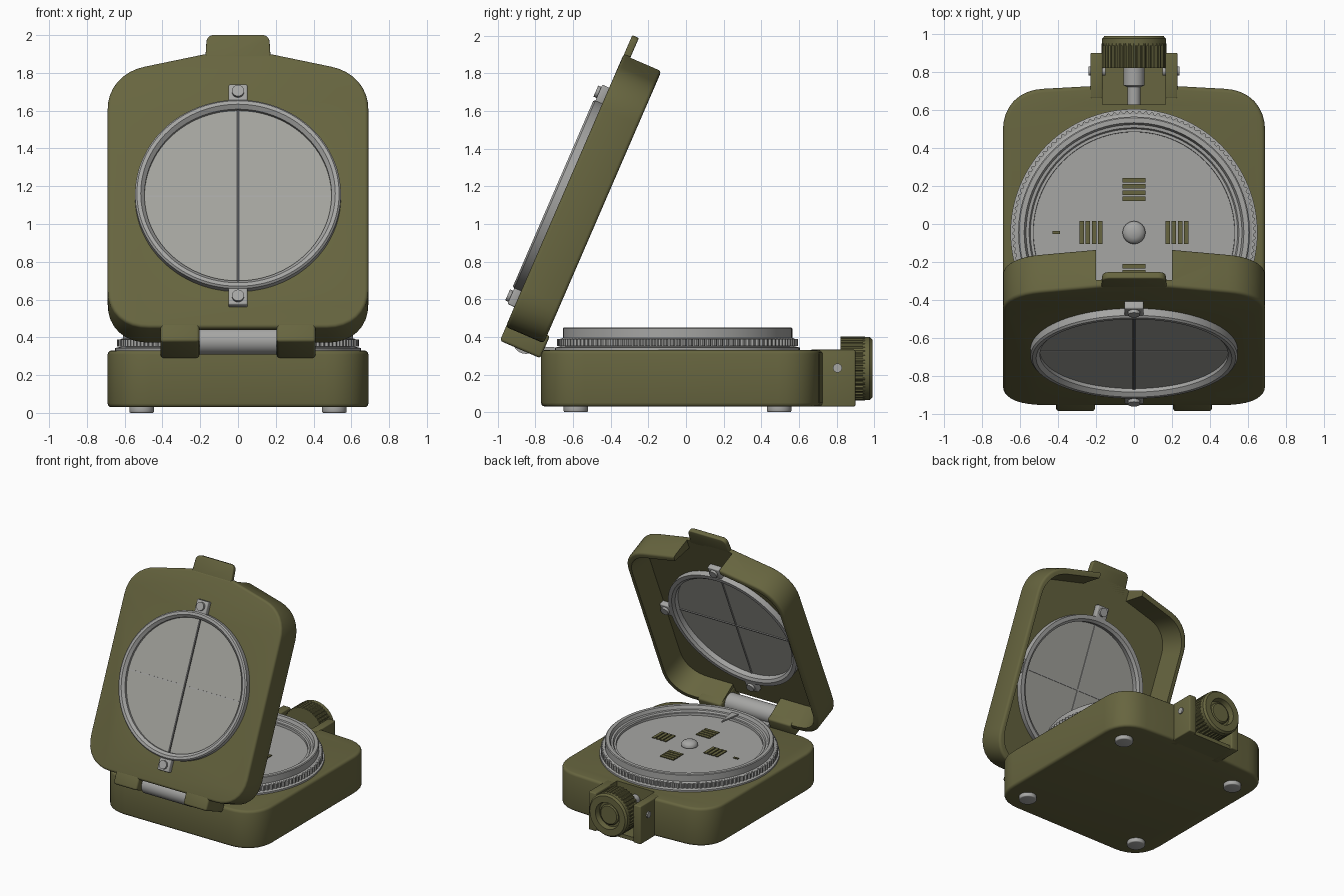
import bpy, bmesh
from math import sin, cos, pi, radians
from mathutils import Matrix, Vector

if "Cube" in bpy.data.objects:
    bpy.data.objects.remove(bpy.data.objects["Cube"])


def material(name, rgb):
    m = bpy.data.materials.new(name)
    m.use_nodes = True
    m.diffuse_color = (*rgb, 1)
    bsdf = next(n for n in m.node_tree.nodes if n.type == 'BSDF_PRINCIPLED')
    bsdf.inputs["Base Color"].default_value = (*rgb, 1)
    bsdf.inputs["Roughness"].default_value = 0.6
    return m


OLIVE = material("olive_paint", (0.135, 0.13, 0.05))
METAL = material("grey_metal", (0.38, 0.38, 0.37))
GLASS = material("pale_glass", (0.37, 0.37, 0.34))
DARK = material("dark_wire", (0.08, 0.08, 0.08))
I = Matrix()


def finish(name, bm, mat, matrix=I):
    bmesh.ops.remove_doubles(bm, verts=bm.verts, dist=1e-5)
    bmesh.ops.recalc_face_normals(bm, faces=bm.faces)
    me = bpy.data.meshes.new(name)
    bm.to_mesh(me)
    bm.free()
    me.materials.append(mat)
    ob = bpy.data.objects.new(name, me)
    ob.matrix_world = matrix
    bpy.context.collection.objects.link(ob)
    smooth(me)
    return ob


def smooth(me):
    me.shade_smooth()
    me.set_sharp_from_angle(angle=radians(35))


def prism(name, pts, z0, z1, mat, matrix=I, taper=1, pivot=(0, 0)):
    """Extrude an outline; taper scales the z1 end about the pivot."""
    bm = bmesh.new()
    p = Vector(pivot)
    low = [bm.verts.new((x, y, z0)) for x, y in pts]
    top = [bm.verts.new((*(p + (Vector(q) - p) * taper), z1)) for q in pts]
    bm.faces.new(low)
    bm.faces.new(top)
    for i in range(len(pts)):
        j = (i + 1) % len(pts)
        bm.faces.new((low[i], low[j], top[j], top[i]))
    return finish(name, bm, mat, matrix)


def lathe(name, profile, mat, matrix=I, n=96):
    """Revolve a closed (radius, height) profile about local z."""
    bm = bmesh.new()
    rings = [[bm.verts.new((r * cos(2 * pi * k / n), r * sin(2 * pi * k / n), z))
              for r, z in profile] for k in range(n)]
    for k in range(n):
        a, b = rings[k], rings[(k + 1) % n]
        for i in range(len(profile)):
            j = (i + 1) % len(profile)
            if profile[i][0] or profile[j][0]:
                bm.faces.new((a[i], b[i], b[j], a[j]))
    return finish(name, bm, mat, matrix)


def circle(r, n=48, r2=None):
    return [((r2 if r2 and k % 4 > 1 else r) * cos(2 * pi * k / n),
             (r2 if r2 and k % 4 > 1 else r) * sin(2 * pi * k / n)) for k in range(n)]


def rect(x0, x1, y0, y1):
    return [(x0, y0), (x1, y0), (x1, y1), (x0, y1)]


def rounded(corners, steps=8):
    """Outline from (x, y, fillet) corners."""
    out = []
    for i, (x, y, r) in enumerate(corners):
        p = Vector((x, y))
        if not r:
            out.append((x, y))
            continue
        a = p + (Vector(corners[i - 1][:2]) - p).normalized() * r
        b = p + (Vector(corners[(i + 1) % len(corners)][:2]) - p).normalized() * r
        for s in range(steps + 1):
            t = s / steps
            w = 2 * t * (1 - t) * 0.85
            q = (a * (1 - t) ** 2 + p * w + b * t ** 2) / ((1 - t) ** 2 + w + t ** 2)
            out.append(tuple(q))
    return out


def mirrored(half):
    return rounded(half + [(-x, y, r) for x, y, r in reversed(half)])


def carve(ob, cutters, bevel=0.0):
    """Round the rims, subtract the cutters, keep only the result."""
    if bevel:
        b = ob.modifiers.new("bevel", 'BEVEL')
        b.width, b.segments = bevel, 3
        b.limit_method, b.angle_limit = 'ANGLE', radians(50)
    for c in cutters:
        m = ob.modifiers.new("cut", 'BOOLEAN')
        m.operation, m.solver, m.object = 'DIFFERENCE', 'EXACT', c
    bpy.context.view_layer.update()
    dg = bpy.context.evaluated_depsgraph_get()
    me = bpy.data.meshes.new_from_object(ob.evaluated_get(dg))
    ob.modifiers.clear()
    ob.data = me
    smooth(me)
    for c in cutters:
        bpy.data.objects.remove(c)


def at(x, y, z):
    return Matrix.Translation((x, y, z))


ALONG_Y = Matrix.Rotation(-pi / 2, 4, 'X')
ALONG_X = Matrix.Rotation(pi / 2, 4, 'Y')

# Base body with feet
base = prism("base", mirrored([(0.69, -0.77, 0.23), (0.69, 0.70, 0.21), (0.23, 0.725, 0)]),
             0.03, 0.33, OLIVE)
carve(base, [prism("slot", rect(-0.165, 0.165, 0.63, 1), 0.06, 1, OLIVE)], 0.02)
for x in (-0.51, 0.51):
    for y in (-0.585, 0.495):
        foot = prism("foot", circle(0.065, 32), 0, 0.04, METAL, at(x, y, 0))
        carve(foot, [], 0.008)

# Rear bracket, pin, shaft and knob
prism("bracket_floor", rect(-0.2, 0.2, 0.7, 0.88), 0.03, 0.06, OLIVE)
for s in (-1, 1):
    cheek = prism("bracket_cheek", rect(*sorted((s * 0.165, s * 0.23)), 0.66, 0.9), 0.03, 0.332, OLIVE)
    carve(cheek, [], 0.008)
    prism("pivot_pin", circle(0.024, 20), 0.15, 0.24, METAL, at(0, 0.805, 0.235) @ ALONG_X @ Matrix.Scale(s, 4, (0, 0, 1)))
lathe("knob_shaft", [(0, 0.6), (0.035, 0.6), (0.035, 0.72), (0.055, 0.73), (0.055, 0.83), (0, 0.83)],
      METAL, at(0, 0, 0.232) @ ALONG_Y, 32)
knob_m = at(0, 0, 0.232) @ ALONG_Y
prism("knob_grip", circle(0.17, 160, 0.164), 0.82, 0.95, OLIVE, knob_m)
lathe("knob_rim", [(0.168, 0.94), (0.168, 0.975), (0.155, 0.99), (0.105, 0.99), (0.095, 0.94)], OLIVE, knob_m, 64)
lathe("knob_button", [(0, 0.94), (0.08, 0.94), (0.08, 0.965), (0.07, 0.972), (0, 0.972)], OLIVE, knob_m, 48)

# Bezel and knurled ring
C = at(0, -0.045, 0)
lathe("bezel", [(0.65, 0.325), (0.65, 0.343), (0.622, 0.35), (0.622, 0.39), (0.61, 0.395), (0.61, 0.445),
                (0.604, 0.45), (0.578, 0.45), (0.568, 0.425), (0.552, 0.423), (0.545, 0.41),
                (0.53, 0.41), (0.525, 0.33)], METAL, C)
prism("knurled_ring", circle(0.64, 480, 0.629), 0.352, 0.389, METAL, C)

# Compass card with four petal openings
prism("dial_tray", circle(0.54, 96), 0.34, 0.392, METAL, C)
petal = rounded([(0.06, 0.06, 0.05), (0.315, 0.06, 0.05), (0.315, 0.17, 0.07),
                 (0.2, 0.30, 0.09), (0.06, 0.30, 0.06)])
card = prism("compass_card", circle(0.53, 96), 0.391, 0.406, METAL, C)
carve(card, [prism("petal", petal, 0.38, 0.42, METAL, C @ Matrix.Rotation(k * pi / 2, 4, 'Z')
                   @ (I if k % 2 == 0 else Matrix(((0, 1, 0, 0), (1, 0, 0, 0), (0, 0, 1, 0), (0, 0, 0, 1)))))
             for k in range(4)])
lathe("centre_cap", [(0, 0.4), (0.06, 0.4), (0.06, 0.415), (0.05, 0.43), (0.03, 0.44), (0, 0.443)], METAL, C, 32)
for k in range(4):
    for i in range(4):
        r = 0.165 + i * 0.033
        prism("direction_mark", rect(r, r + 0.024, -0.06, 0.06), 0.404, 0.411, OLIVE,
              C @ Matrix.Rotation(k * pi / 2, 4, 'Z'))
prism("index_mark", rect(-0.43, -0.39, -0.008, 0.008), 0.404, 0.411, OLIVE, C)
prism("pointer", [(-0.03, -0.57), (0.03, -0.57), (0, -0.4)], 0.425, 0.437, METAL, C)

# Hinge barrel and its leaf
prism("hinge_barrel", circle(0.072, 40), -0.205, 0.205, METAL, at(0, -0.85, 0.382) @ ALONG_X)
prism("hinge_leaf", rect(-0.2, 0.2, -0.85, -0.7), 0.312, 0.345, METAL)

# Lid shell, built flat with its outer face at local z = 0
L = at(0, -0.99, 0.38) @ Matrix.Rotation(radians(90 - 23.4), 4, 'X')
V = 0.83
lid = prism("lid", mirrored([(0.69, 0.08, 0.22), (0.69, 1.545, 0.2), (0.18, 1.66, 0)]), -0.22, 0, OLIVE, L)
inside = mirrored([(0.655, 0.12, 0.2), (0.655, 1.51, 0.18), (0.18, 1.62, 0)])
carve(lid, [prism("cavity", inside, -0.23, -0.04, OLIVE, L, 0.95, (0, 0.85)),
            prism("window", circle(0.52, 96), -0.1, 0.1, OLIVE, L @ at(0, V, 0)),
            prism("top_notch", rect(-0.2, 0.2, 1.5, 1.8), -0.3, -0.04, OLIVE, L),
            prism("hinge_notch", rect(-0.21, 0.21, 0, 0.2), -0.3, -0.04, OLIVE, L)], 0.018)
tab = prism("lid_tab", mirrored([(0.175, 1.6, 0), (0.165, 1.77, 0.04)]), -0.04, -0.002, OLIVE, L)
carve(tab, [], 0.008)
for s in (-1, 1):
    lug = prism("hinge_lug", rect(*sorted((s * 0.205, s * 0.41)), 0, 0.13), -0.235, -0.001, OLIVE, L)
    carve(lug, [], 0.015)

# Window ring, glass and cross wires
W = L @ at(0, V, 0)
lathe("window_ring", [(0.545, -0.085), (0.545, 0.04), (0.535, 0.05), (0.515, 0.05), (0.495, 0.03),
                      (0.495, -0.07), (0.515, -0.085)], METAL, W)
prism("window_glass", circle(0.505, 96), -0.03, 0.01, GLASS, W)
prism("front_upright_wire", rect(-0.007, 0.007, -0.495, 0.495), 0.008, 0.016, DARK, W)
prism("front_cross_wire", rect(-0.495, 0.495, -0.004, 0.004), 0.008, 0.013, METAL, W)
prism("back_upright_wire", rect(-0.005, 0.005, -0.495, 0.495), -0.036, -0.028, METAL, W)
prism("back_cross_wire", rect(-0.495, 0.495, -0.005, 0.005), -0.036, -0.028, METAL, W)


# Ring clips with screws, outside at top and bottom, inside on all sides
def clip(angle, z, direction):
    m = W @ Matrix.Rotation(angle, 4, 'Z') @ at(0, 0, z)
    c = prism("ring_clip", rect(0.53, 0.635, -0.05, 0.05), -0.005 * direction, 0.04 * direction, METAL, m)
    carve(c, [], 0.008)
    prism("clip_screw", circle(0.032, 20), 0.03 * direction, 0.058 * direction, METAL, m @ at(0.59, 0, 0))


for k in range(4):
    clip(k * pi / 2, -0.04, -1)
    if k % 2:
        clip(k * pi / 2, 0, 1)
